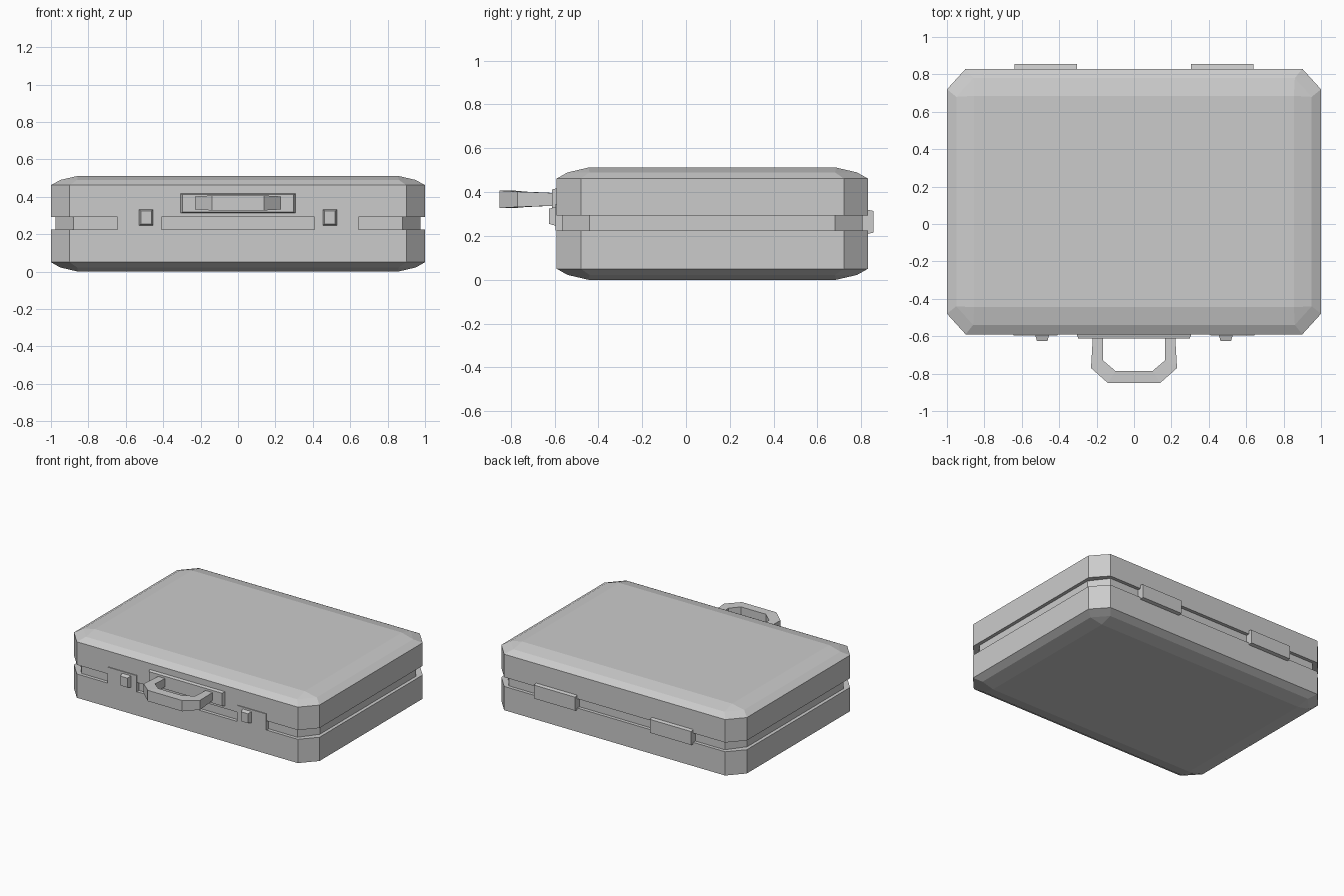
import bpy
import bmesh

cube = bpy.data.objects.get("Cube")
if cube:
    bpy.data.objects.remove(cube)

grey = bpy.data.materials.new("plain grey")
grey.use_nodes = True
grey.diffuse_color = (0.6, 0.6, 0.6, 1)
grey.node_tree.nodes["Principled BSDF"].inputs["Base Color"].default_value = (0.6, 0.6, 0.6, 1)

FRONT, BACK = -0.59, 0.83


def loft(name, rings, closed=False):
    """Skin a list of equal-length rings, capped unless it loops."""
    bm = bmesh.new()
    loops = [[bm.verts.new(p) for p in ring] for ring in rings]
    pairs = list(zip(loops, loops[1:]))
    if closed:
        pairs.append((loops[-1], loops[0]))
    for a, b in pairs:
        n = len(a)
        for i in range(n):
            j = (i + 1) % n
            bm.faces.new((a[i], a[j], b[j], b[i]))
    if not closed:
        bm.faces.new(loops[0])
        bm.faces.new(loops[-1])
    bmesh.ops.remove_doubles(bm, verts=bm.verts, dist=0.0005)
    bmesh.ops.recalc_face_normals(bm, faces=bm.faces)
    mesh = bpy.data.meshes.new(name)
    bm.to_mesh(mesh)
    bm.free()
    mesh.materials.append(grey)
    obj = bpy.data.objects.new(name, mesh)
    bpy.context.collection.objects.link(obj)
    return obj


def octagon(z, inset, cx, cy):
    """Rectangle with cut corners at height z."""
    x, y0, y1 = 1 - inset, FRONT + inset, BACK - inset
    return [(-x + cx, y0, z), (x - cx, y0, z), (x, y0 + cy, z), (x, y1 - cy, z),
            (x - cx, y1, z), (-x + cx, y1, z), (-x, y1 - cy, z), (-x, y0 + cy, z)]


def plate(name, x0, x1, z0, z1, y0, y1, taper_x=0, taper_z=0):
    """Box from y0 (base) to y1 (face), whose face may be smaller."""
    def ring(y, tx, tz):
        return [(x0 + tx, y, z0 + tz), (x1 - tx, y, z0 + tz),
                (x1 - tx, y, z1 - tz), (x0 + tx, y, z1 - tz)]
    return loft(name, [ring(y0, 0, 0), ring(y1, taper_x, taper_z)])


# Case: base shell, recessed seam and lid
half = [(0, 0.145, 0, 0), (0.022, 0.05, 0.09, 0.1), (0.05, 0, 0.1, 0.11)]
seam = [(0.225, 0, 0.1, 0.11), (0.225, 0.025, 0.095, 0.125),
        (0.293, 0.025, 0.095, 0.125), (0.293, 0, 0.1, 0.11)]
lid = [(0.512 - z, i, cx, cy) for z, i, cx, cy in reversed(half)]
loft("case", [octagon(*r) for r in half + seam + lid])

# Latches on the front and hinges on the back
for side, s in (("left", 1), ("right", -1)):
    def span(a, b):
        return sorted((s * a, s * b))
    plate(side + "_latch_plate", *span(0.41, 0.645), 0.225, 0.346, FRONT + 0.03, FRONT - 0.006)
    plate(side + "_latch_button", *span(0.452, 0.53), 0.245, 0.334, FRONT, FRONT - 0.035, 0.011, 0.01)
    plate(side + "_hinge", *span(0.305, 0.64), 0.203, 0.326, BACK - 0.03, BACK + 0.025, 0, 0.012)

# Handle mount and handle
plate("handle_mount", -0.31, 0.31, 0.31, 0.42, FRONT + 0.01, FRONT - 0.022, 0.012, 0.008)

# Each station: outer xy, inner xy, half height
stations = [((0.22, -0.60), (0.165, -0.60), 0.029),
            ((0.23, -0.77), (0.165, -0.73), 0.035),
            ((0.14, -0.85), (0.1, -0.785), 0.04)]
stations += [((-o[0], o[1]), (-i[0], i[1]), h) for o, i, h in reversed(stations)]
zc = 0.367
loft("handle", [[(*o, zc - h), (*o, zc + h), (*i, zc + h), (*i, zc - h)] for o, i, h in stations])
